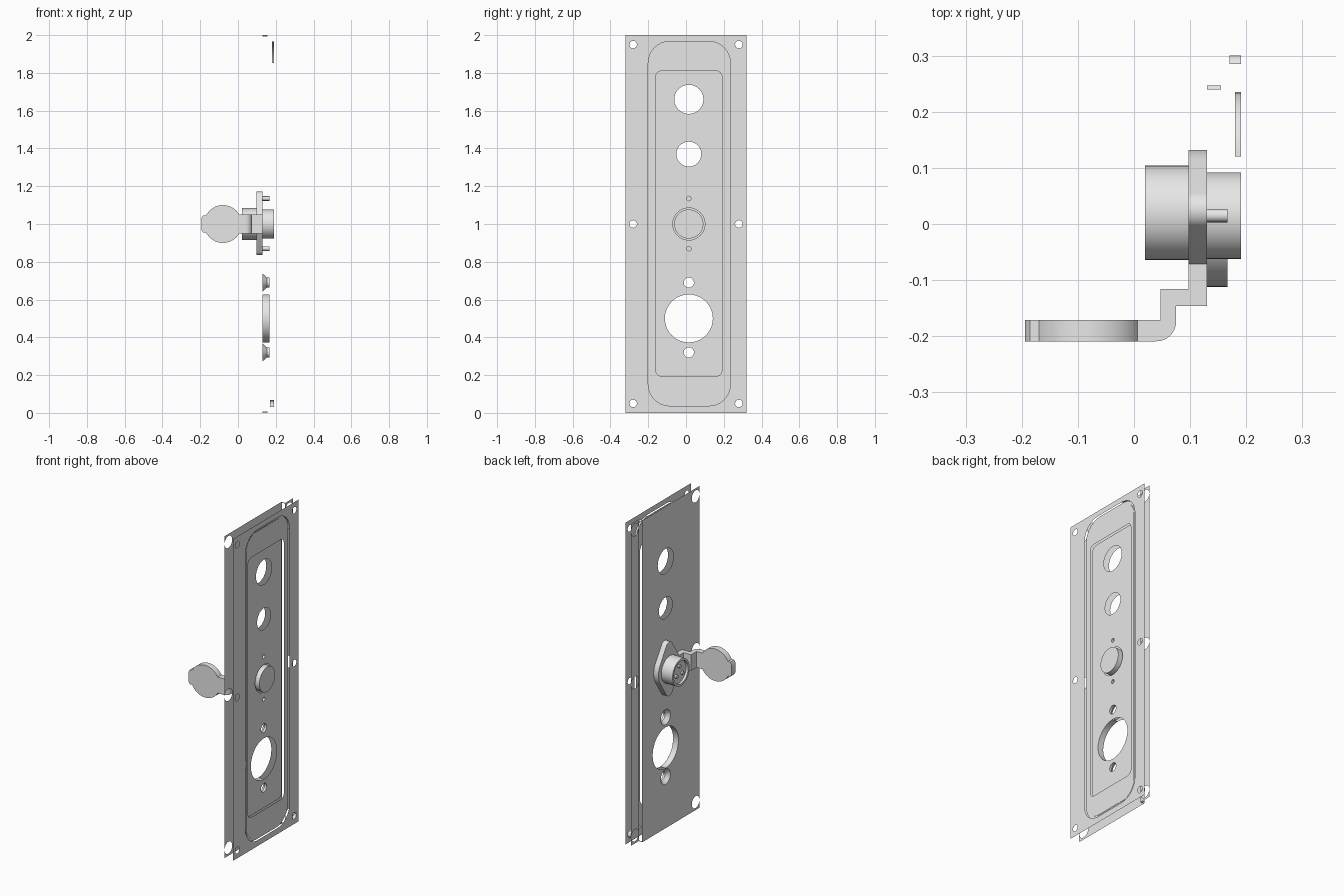
import bpy, bmesh, math
from mathutils import Vector

if "Cube" in bpy.data.objects:
    bpy.data.objects.remove(bpy.data.objects["Cube"])

grey = bpy.data.materials.new("light_grey")
grey.diffuse_color = (0.8, 0.8, 0.8, 1)
grey.use_nodes = True
grey.node_tree.nodes["Principled BSDF"].inputs["Base Color"].default_value = grey.diffuse_color
CY = 0.015  # axis of the column of openings


def finish(name, bm):
    me = bpy.data.meshes.new(name)
    bm.to_mesh(me)
    bm.free()
    ob = bpy.data.objects.new(name, me)
    bpy.context.collection.objects.link(ob)
    me.materials.append(grey)
    bpy.ops.object.select_all(action='DESELECT')
    ob.select_set(True)
    bpy.context.view_layer.objects.active = ob
    bpy.ops.object.shade_smooth_by_angle(angle=math.radians(35))
    return ob


def circle(cy, cz, r, n=40, a0=0.0, a1=360.0):
    full = abs(a1 - a0) >= 360
    count = n if full else n + 1
    return [(cy + r * math.cos(math.radians(a0 + (a1 - a0) * i / n)),
             cz + r * math.sin(math.radians(a0 + (a1 - a0) * i / n))) for i in range(count)]


def rect(y0, y1, z0, z1, r=0.0):
    if r == 0:
        return [(y0, z0), (y1, z0), (y1, z1), (y0, z1)]
    pts = []
    for cy, cz, a in ((y1 - r, z1 - r, 0), (y0 + r, z1 - r, 90), (y0 + r, z0 + r, 180), (y1 - r, z0 + r, 270)):
        pts += circle(cy, cz, r, 8, a, a + 90)
    return pts


def plate(name, x, outer, holes=(), facing=1):
    """Thin sheet at a given x with openings."""
    bm = bmesh.new()
    for loop in [outer, *holes]:
        vs = [bm.verts.new((x, y, z)) for y, z in loop]
        for a, b in zip(vs, vs[1:] + vs[:1]):
            bm.edges.new((a, b))
    bmesh.ops.triangle_fill(bm, use_beauty=True, edges=bm.edges[:], normal=(facing, 0, 0))
    for f in bm.faces:
        f.normal_update()
        if f.normal.x * facing < 0:
            f.normal_flip()
    return finish(name, bm)


def lathe(name, stations, cy, cz, a0=0, a1=360, n=40, cap=False, flip=False):
    """Rings of (x, radius) joined along x; optional cap on the last ring."""
    bm = bmesh.new()
    rings = [[bm.verts.new((x, y, z)) for y, z in circle(cy, cz, r, n, a0, a1)] for x, r in stations]
    m = len(rings[0])
    for p, q in zip(rings, rings[1:]):
        for i in range(m if a1 - a0 >= 360 else m - 1):
            j = (i + 1) % m
            bm.faces.new((p[i], p[j], q[j], q[i]))
    if cap:
        bm.faces.new(rings[-1])
    if flip:
        bmesh.ops.reverse_faces(bm, faces=bm.faces[:])
    return finish(name, bm)


def prism(name, pts, offset):
    """Closed outline of 3D points extruded by an offset."""
    bm = bmesh.new()
    f = bm.faces.new([bm.verts.new(p) for p in pts])
    ext = bmesh.ops.extrude_face_region(bm, geom=[f])
    bmesh.ops.translate(bm, vec=Vector(offset), verts=[v for v in ext['geom'] if isinstance(v, bmesh.types.BMVert)])
    bmesh.ops.recalc_face_normals(bm, faces=bm.faces[:])
    return finish(name, bm)


# Openings down the middle: (height, radius)
column = [(1.66, .077), (1.37, .066), (1.135, .012), (1.0, .085), (.87, .012), (.5, .127)]
screws = (.69, .32)
rows = (.05, 1.0, 1.95)

# Front sheet, with a narrow strip set back along one side
front_holes = [circle(CY, z, r) for z, r in column] + [circle(CY, z, .047) for z in screws]
plate("front_sheet", .13, rect(-.32, .247, 0, 2, .007),
      front_holes + [circle(-.28, z, .037) for z in rows], -1)
plate("front_side_strip", .155, rect(.24, .32, 0, 2),
      [circle(.28, z, .037) for z in rows], -1)
for z, a, part in ((1.993, 0, "top"), (.007, 270, "bottom")):
    lathe("front_corner_" + part, [(.13, .007), (.155, .007)], .24, z, a, a + 90, 6)

# Rear sheet: frame, groove floor, raised field, recessed centre
g_out = rect(-.2, .235, .037, 1.967, .115)
g_in = rect(-.183, .218, .053, 1.951, .098)
centre = rect(-.16, .19, .195, 1.81, .03)
plate("rear_frame", .191, rect(-.32, .32, 0, 2),
      [g_out] + [circle(y, z, .02, 24) for y in (-.28, .28) for z in rows])
plate("rear_groove_floor", .18, g_out, [g_in])
plate("rear_field", .182, g_in, [centre])
plate("rear_centre", .167, centre,
      [circle(CY, z, r) for z, r in column] + [circle(CY, z, .027) for z in screws])
lathe("groove_corner_wall", [(.18, .115), (.191, .115)], .12, 1.852, 0, 90, 10)
lathe("corner_hole_wall", [(.17, .02), (.191, .02)], .28, .05, -75, 75, 12)

# Walls of the large opening and countersunk screw holes
lathe("large_opening_wall", [(.13, .127), (.167, .127)], CY, .5, 90, 270, flip=True)
for i, z in enumerate(screws):
    lathe(f"countersink_{i + 1}", [(.13, .047), (.153, .027), (.167, .027)], CY, z, flip=True)

# Connector: flange with rounded tips, socket body, rear stub, bolts
flange = []
SY = .025
t = math.degrees(math.acos((.107 - .035) / .133))
flange += circle(SY, 1.003, .107, 16, -90 + t, 90 - t)
flange += circle(SY, 1.136, .035, 16, 90 - t, 90 + t)
flange += circle(SY, 1.003, .107, 16, 90 + t, 270 - t)
flange += circle(SY, .87, .035, 16, 270 - t, 270 + t)
prism("socket_flange", [(.097, y, z) for y, z in flange], (.033, 0, 0))
lathe("socket_body", [(.097, .084), (.02, .084), (.02, .07), (.035, .07)], .02, 1.0, cap=True, flip=True)
for i in range(3):
    a = math.radians(90 + 120 * i)
    lathe(f"socket_pin_{i + 1}", [(.036, .011), (.024, .011)],
          .02 + .035 * math.cos(a), 1.0 + .035 * math.sin(a), n=12, cap=True, flip=True)
lathe("socket_rear_stub", [(.13, .077), (.191, .077)], CY, 1.0, cap=True)
for i, z in enumerate((1.135, .87)):
    lathe(f"flange_bolt_{i + 1}", [(.13, .012), (.167, .012)], CY, z, n=16)

# Hinged cover: bent arm, and a round lid with a finger tab
arm = [(.13, -.07), (.13, -.146), (.075, -.146)]
arm += circle(.04, -.174, .035, 8, 0, -90)
arm += [(0, -.209), (0, -.171), (.047, -.171), (.047, -.116), (.097, -.116), (.097, -.07)]
prism("cover_arm", [(x, y, .95) for x, y in arm], (0, 0, .1))
lid = circle(-.08, 1.0, .1, 48, -153, 153)
lid += [(-.185, 1.045), (-.194, 1.03), (-.194, .97), (-.185, .955)]
prism("cover_lid", [(x, -.209, z) for x, z in lid], (0, .038, 0))
